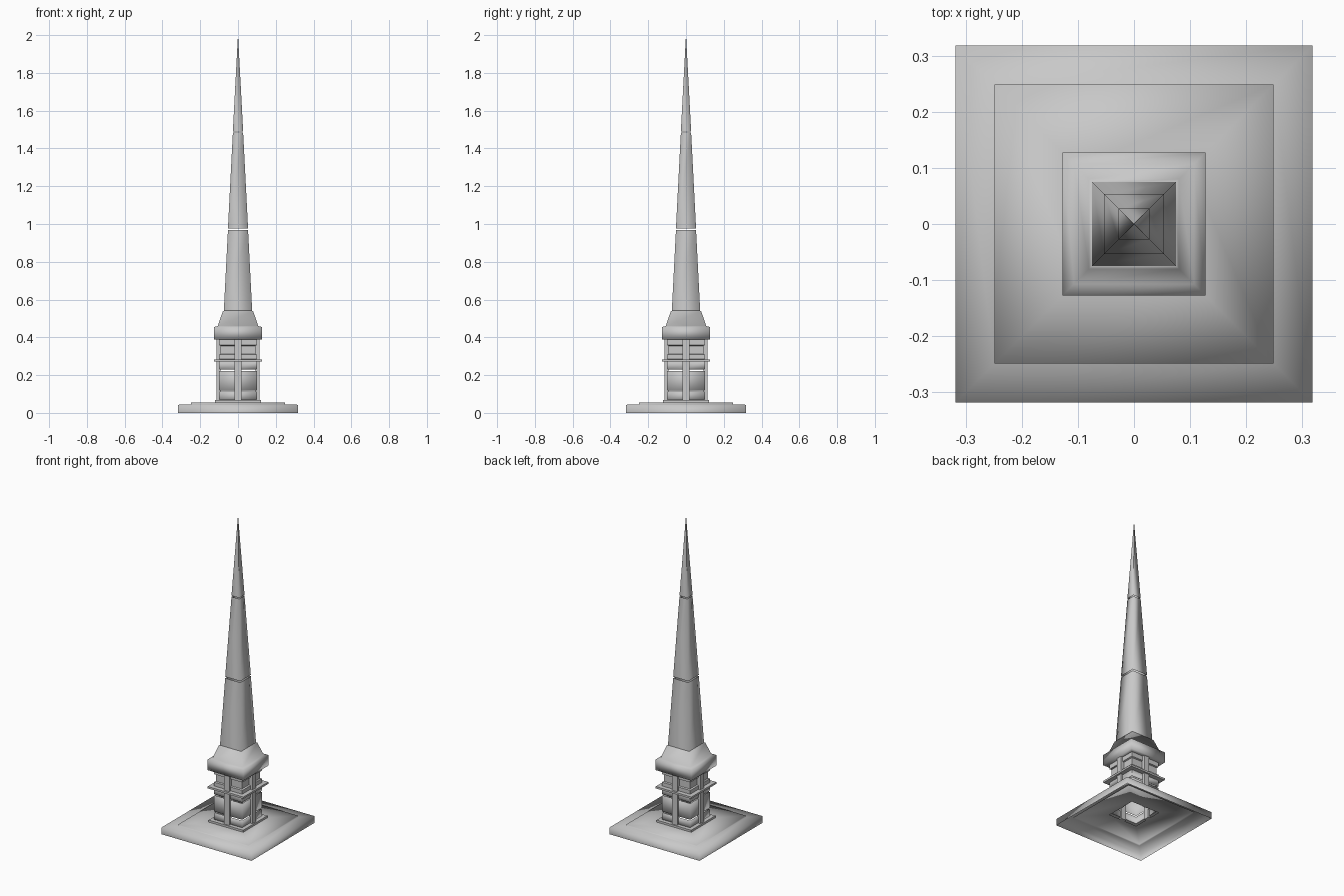
import bpy, bmesh, math

cube = bpy.data.objects.get("Cube")
if cube:
    bpy.data.objects.remove(cube, do_unlink=True)

stone = bpy.data.materials.new("grey_stone")
stone.use_nodes = True
GREY = (0.58, 0.58, 0.58, 1)
stone.diffuse_color = GREY
stone.node_tree.nodes["Principled BSDF"].inputs["Base Color"].default_value = GREY


def finish(name, bm, angle):
    """Turn the bmesh into an object; angle sets how sharp an edge stays."""
    mesh = bpy.data.meshes.new(name)
    bm.to_mesh(mesh)
    bm.free()
    mesh.materials.append(stone)
    obj = bpy.data.objects.new(name, mesh)
    bpy.context.collection.objects.link(obj)
    bpy.ops.object.select_all(action='DESELECT')
    obj.select_set(True)
    bpy.context.view_layer.objects.active = obj
    if angle >= 180:
        bpy.ops.object.shade_smooth()
    else:
        bpy.ops.object.shade_smooth_by_angle(angle=math.radians(angle))
    return obj


def square_loft(name, profile, closed=False, angle=180):
    """Sweep a (half width, height) profile around a square."""
    bm = bmesh.new()
    corners = ((1, 1), (-1, 1), (-1, -1), (1, -1))
    rings = [[bm.verts.new((sx * h, sy * h, z)) for sx, sy in corners]
             for h, z in profile]
    pairs = list(zip(rings, rings[1:]))
    if closed:
        pairs.append((rings[-1], rings[0]))
    for low, high in pairs:
        for i in range(4):
            j = (i + 1) % 4
            bm.faces.new((low[i], low[j], high[j], high[i]))
    if closed:
        bmesh.ops.recalc_face_normals(bm, faces=bm.faces)
    return finish(name, bm, angle)


# Stepped base, a shell open underneath
square_loft("base_plate", [(0.318, 0), (0.318, 0.043), (0.249, 0.044),
                           (0.249, 0.054), (0.1, 0.055)])
square_loft("tower_footing", [(0.122, 0.055), (0.122, 0.068), (0.097, 0.068)],
            angle=30)

# Hollow blocks of the lower tower, with narrow open joints
LIP = 0.003
blocks = {
    "lower_block": (0.068, 0.113),
    "middle_block": (0.119, 0.223),
    "upper_block": (0.229, 0.272),
}
for name, (z0, z1) in blocks.items():
    square_loft(name, [(0.1 - LIP, z0), (0.1, z0 + LIP),
                       (0.1, z1 - LIP), (0.1 - LIP, z1)], angle=60)

# Lantern stage with a recessed band
square_loft("lantern_stage", [(0.1, 0.284), (0.1, 0.308), (0.092, 0.312),
                              (0.092, 0.355), (0.1, 0.359), (0.1, 0.388)],
            angle=50)

# Thin ledge around the tower
square_loft("tower_ledge", [(0.097, 0.271), (0.126, 0.271), (0.126, 0.283),
                            (0.097, 0.284)], closed=True, angle=30)

# One pillar in the middle of each face
for side, turn in (("front", 0), ("right", -90), ("back", 180), ("left", 90)):
    bm = bmesh.new()
    bmesh.ops.create_cube(bm, size=1)
    bmesh.ops.scale(bm, vec=(0.036, 0.022, 0.334), verts=bm.verts)
    bmesh.ops.translate(bm, vec=(0, -0.103, 0.226), verts=bm.verts)
    pillar = finish(side + "_pillar", bm, 30)
    pillar.rotation_euler.z = math.radians(turn)

# Cornice and sloping roof, softly shaded
square_loft("roof_cap", [(0.097, 0.388), (0.127, 0.388), (0.127, 0.455),
                         (0.107, 0.46), (0.08, 0.54), (0.073, 0.541)])

# Tapered spire in three open segments, parted by thin gaps
square_loft("spire_lower", [(0.075, 0.541), (0.0533, 0.967)])
square_loft("spire_middle", [(0.0533, 0.976), (0.0272, 1.484)])
square_loft("spire_tip", [(0.0272, 1.491), (0.0002, 2.0)])
